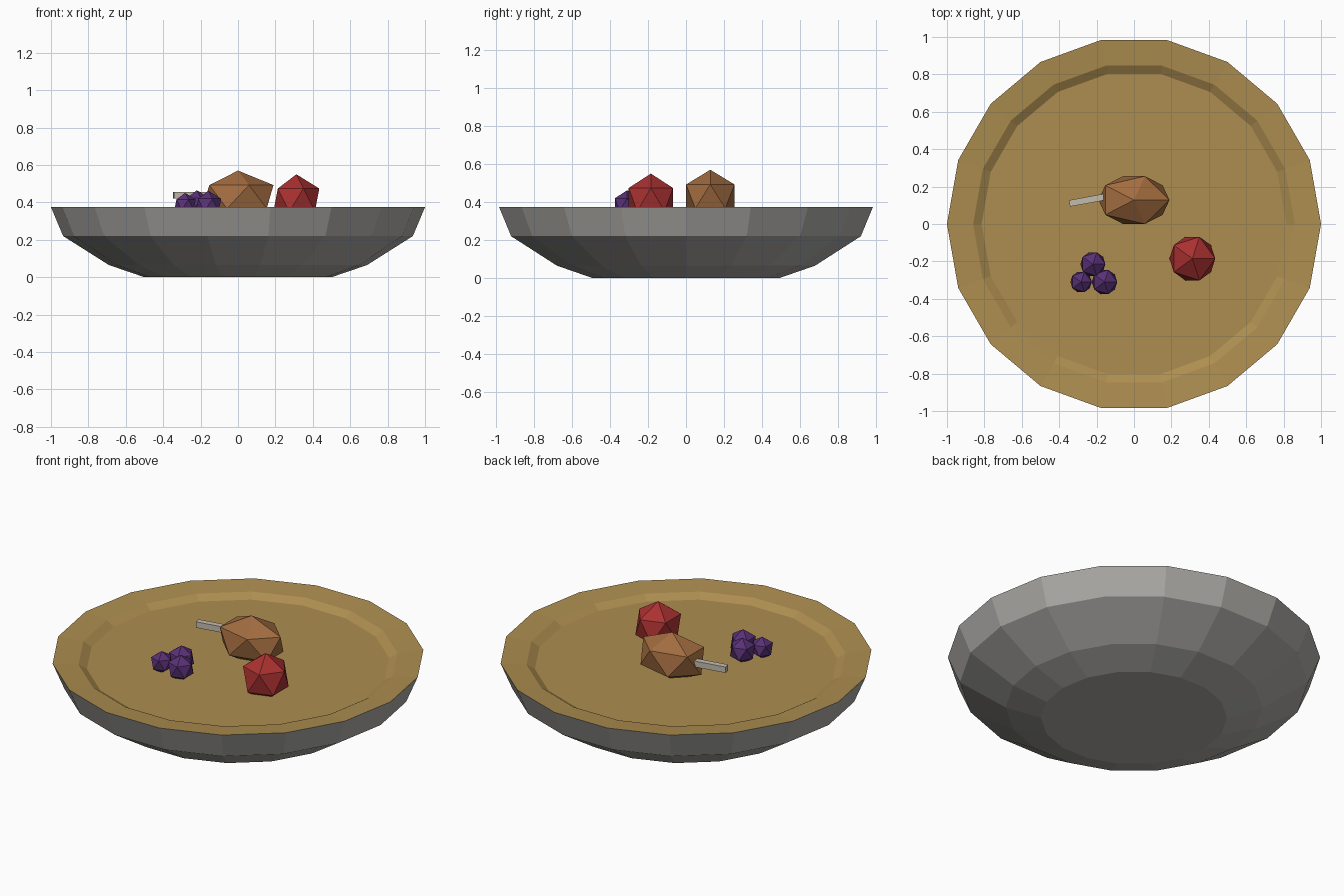
import bpy, bmesh
from math import cos, sin, pi, radians, atan2
from mathutils import Matrix

if "Cube" in bpy.data.objects:
    bpy.data.objects.remove(bpy.data.objects["Cube"])


def material(name, rgb):
    m = bpy.data.materials.new(name)
    m.diffuse_color = (*rgb, 1)
    m.use_nodes = True
    m.node_tree.nodes["Principled BSDF"].inputs["Base Color"].default_value = m.diffuse_color
    return m


def finish(name, bm, mat=None):
    bmesh.ops.recalc_face_normals(bm, faces=bm.faces)
    me = bpy.data.meshes.new(name)
    bm.to_mesh(me)
    bm.free()
    ob = bpy.data.objects.new(name, me)
    bpy.context.collection.objects.link(ob)
    if mat:
        me.materials.append(mat)
    return ob


def lathe(name, profile, sides=18, mats=(), inner_from=None):
    """Turn an (r, z) profile; both ends are closed with a flat disc."""
    bm = bmesh.new()
    rings = [[bm.verts.new((r * cos(2 * pi * i / sides), r * sin(2 * pi * i / sides), z))
              for i in range(sides)] for r, z in profile]
    for k, (a, b) in enumerate(zip(rings, rings[1:])):
        for i in range(sides):
            j = (i + 1) % sides
            f = bm.faces.new((a[i], a[j], b[j], b[i]))
            f.material_index = int(k >= inner_from)
    bm.faces.new(rings[0])
    bm.faces.new(rings[-1]).material_index = 1
    ob = finish(name, bm)
    for m in mats:
        ob.data.materials.append(m)
    return ob


def ico(name, centre, radii, mat):
    bm = bmesh.new()
    bmesh.ops.create_icosphere(bm, subdivisions=1, radius=1,
                               matrix=Matrix.LocRotScale(centre, None, radii))
    return finish(name, bm, mat)


grey = material("bowl_grey", (0.42, 0.41, 0.39))
stew = material("stew_brown", (0.42, 0.27, 0.08))
roast = material("roast_brown", (0.36, 0.15, 0.05))
red = material("fruit_red", (0.40, 0.03, 0.03))
purple = material("berry_purple", (0.10, 0.03, 0.18))
bone_mat = material("bone", (0.55, 0.50, 0.42))

# Bowl: grey outside, brown rim, inner step and floor
lathe("bowl", [(0.5, 0), (0.69, 0.065), (0.935, 0.22), (1.0, 0.375),
               (0.86, 0.362), (0.815, 0.335)],
      mats=(grey, stew), inner_from=3)

# Roast on a bone
ico("roast", (0, 0.128, 0.43), (0.212, 0.15, 0.14), roast)
bm = bmesh.new()
ends = ((-0.345, 0.11), (-0.10, 0.155))
dx, dy = ends[1][0] - ends[0][0], ends[1][1] - ends[0][1]
bmesh.ops.create_cube(bm, size=1, matrix=(
    Matrix.Translation(((ends[0][0] + ends[1][0]) / 2, (ends[0][1] + ends[1][1]) / 2, 0.438))
    @ Matrix.Rotation(atan2(dy, dx), 4, 'Z')
    @ Matrix.Diagonal(((dx * dx + dy * dy) ** 0.5, 0.035, 0.035, 1))))
finish("bone", bm, bone_mat)

# Red fruit and berry cluster
ico("red_fruit", (0.312, -0.185, 0.413), (0.137,) * 3, red)
for i, (x, y, z, r) in enumerate([(-0.22, -0.215, 0.39, 0.075),
                                  (-0.283, -0.31, 0.387, 0.064),
                                  (-0.158, -0.31, 0.386, 0.076)]):
    ico(f"berry_{i + 1}", (x, y, z), (r,) * 3, purple)
